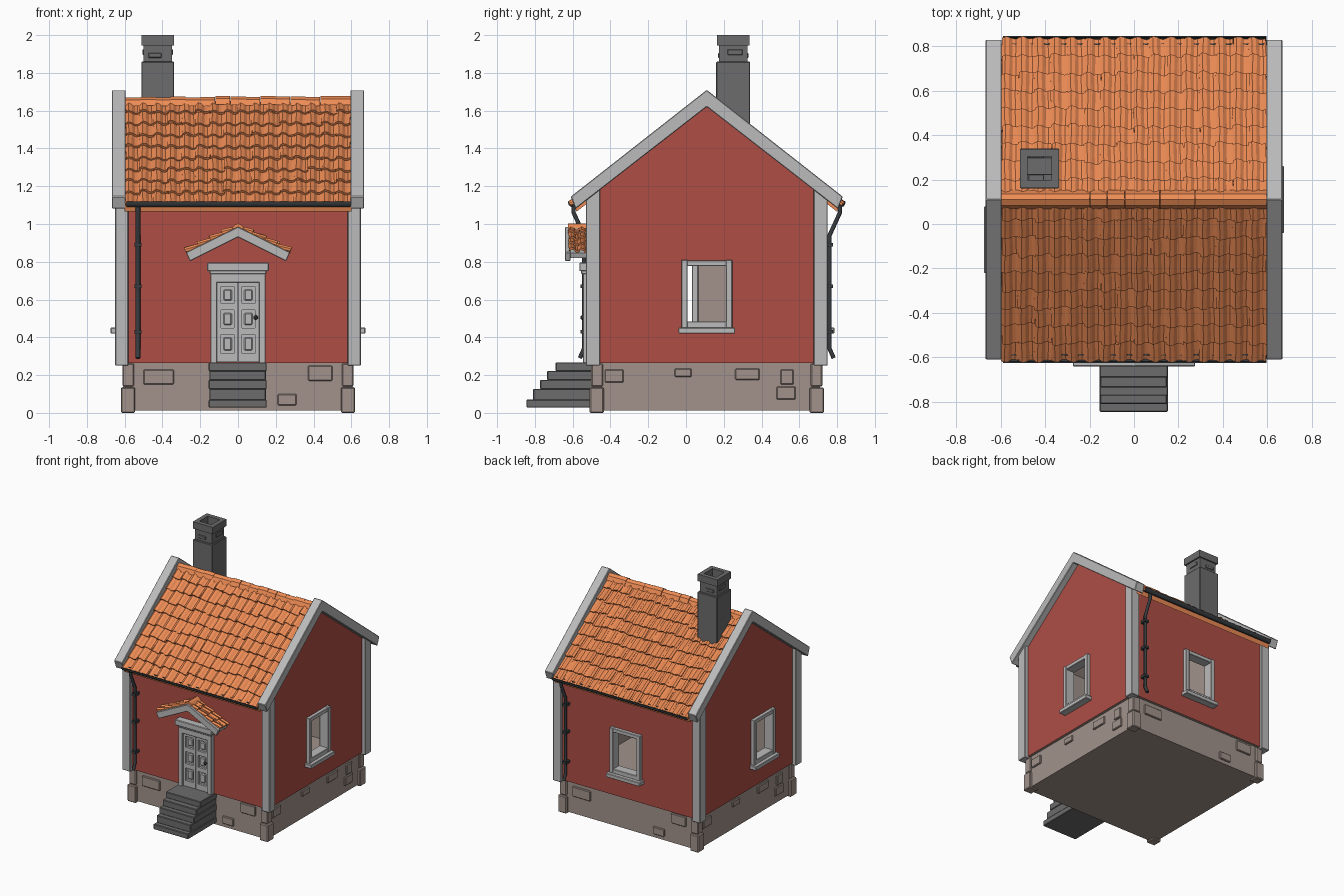
import bpy, bmesh, math, random
from mathutils import Vector, Matrix

if "Cube" in bpy.data.objects:
    bpy.data.objects.remove(bpy.data.objects["Cube"])

random.seed(4)
CY = 0.11            # centre of the square house plan in y


def material(name, *rgb):
    m = bpy.data.materials.new(name)
    m.diffuse_color = (*rgb, 1)
    m.use_nodes = True
    m.node_tree.nodes["Principled BSDF"].inputs["Base Color"].default_value = m.diffuse_color
    return m


RED = material("red_plaster", .42, .075, .06)
ORANGE = material("orange_tile", .85, .26, .09)
STONE = material("beige_stone", .36, .29, .26)
TRIM = material("light_grey", .5, .5, .5)
GREY = material("dark_grey", .15, .15, .15)
IRON = material("iron", .04, .045, .05)


def emit(name, bm, mat, k=0, bevel=0):
    """Finish an object; k = quarter turns about the house centre."""
    c = Vector((0, CY, 0))
    bmesh.ops.rotate(bm, cent=c, matrix=Matrix.Rotation(k * math.pi / 2, 3, 'Z'), verts=bm.verts)
    bmesh.ops.recalc_face_normals(bm, faces=bm.faces)
    me = bpy.data.meshes.new(name)
    bm.to_mesh(me)
    bm.free()
    ob = bpy.data.objects.new(name, me)
    bpy.context.collection.objects.link(ob)
    me.materials.append(mat)
    if bevel:
        mod = ob.modifiers.new("bevel", 'BEVEL')
        mod.width, mod.segments = bevel, 1
    return ob


def boxes(name, items, mat, k=0, bevel=0):
    bm = bmesh.new()
    for x0, x1, y0, y1, z0, z1 in items:
        vs = bmesh.ops.create_cube(bm, size=1)['verts']
        for v in vs:
            v.co = ((x0 + x1) / 2 + v.co.x * (x1 - x0), (y0 + y1) / 2 + v.co.y * (y1 - y0),
                    (z0 + z1) / 2 + v.co.z * (z1 - z0))
    return emit(name, bm, mat, k, bevel)


def prism(name, profile, axis, a, b, mat, bevel=0):
    bm = bmesh.new()
    rings = [[bm.verts.new((t, p, q) if axis == 'x' else (p, t, q)) for p, q in profile] for t in (a, b)]
    n = len(profile)
    bm.faces.new(rings[0])
    bm.faces.new(rings[1])
    for i in range(n):
        j = (i + 1) % n
        bm.faces.new((rings[0][i], rings[0][j], rings[1][j], rings[1][i]))
    return emit(name, bm, mat, 0, bevel)


def mirrored(pts, c=CY):
    return [(2 * c - p, q) for p, q in pts]


def chevron(half, c=CY):
    """half: top peak, outer points..., bottom peak; completed by mirroring."""
    return half + mirrored(half[1:-1], c)[::-1]


def tiles(name, o, u, v, cols, rows, w, l):
    bm = bmesh.new()
    u, v = Vector(u), Vector(v).normalized()
    n = u.cross(v)
    n = n if n.z > 0 else -n
    prof = [(0, .010), (.2, .021), (.45, .016), (.65, .004), (.85, .002), (1.05, .010)]
    r_ = random.uniform
    for r in range(rows):
        for c in range(cols):
            base = Vector(o) + u * w * c + v * (l * r + r_(-.008, .008) * (r > 0))
            skew, up = r_(-.004, .004), r_(-.003, .004)
            rings = []
            for e in (0, 1):
                vo = e * l * (1.12 if r < rows - 1 else 1.0)
                lift = (.014 + up) * (1 - e)
                p = [base + u * (f * w + skew * (1 - e)) + v * (vo + r_(-.003, .003)) + n * (h + lift)
                     for f, h in prof]
                rings.append([bm.verts.new(q) for q in p + [q - n * .013 for q in p[::-1]]])
            m = len(prof) * 2
            for i in range(m):
                j = (i + 1) % m
                bm.faces.new((rings[0][i], rings[0][j], rings[1][j], rings[1][i]))
            for ring in rings:
                for i in range(m // 2 - 1):
                    bm.faces.new((ring[i], ring[i + 1], ring[m - 2 - i], ring[m - 1 - i]))
    return emit(name, bm, ORANGE)


# foundation with raised stones and corner blocks
boxes("foundation", [(-.6, .6, CY - .6, CY + .6, .012, .27)], STONE)
side_a = [(-.5, -.34, .15, .23), (.37, .5, .17, .25), (.21, .31, .04, .10)]
side_b = [(-.54, -.44, .16, .23), (-.17, -.08, .19, .235), (.15, .28, .175, .235),
          (.39, .46, .15, .23), (.37, .47, .07, .14)]
for k in range(4):
    f = CY - .6
    boxes("foundation_stones", [(a, b, f - .012, f + .02, c, d) for a, b, c, d in (side_b if k % 2 else side_a)],
          STONE, k, .005)
    boxes("corner_stones", [(.545, .62, CY - .62, CY - .545, 0, .135), (.55, .612, CY - .612, CY - .55, .14, .262)],
          STONE, k, .006)

# hollow walls with window openings; windows: (quarter turn, offset)
def pentagon(h, z0, top):
    return [(CY - h, z0), (CY + h, z0), (CY + h, top - .77 * h), (CY, top), (CY - h, top - .77 * h)]


walls = prism("walls", pentagon(.62, .265, 1.62), 'x', -.62, .62, RED)
windows = [(1, 0), (2, -.01), (3, .18)]
cutters = [prism("room_cutter", pentagon(.58, .2, 1.57), 'x', -.58, .58, RED)]
cutters += [boxes("window_cutter", [(t - .12, t + .12, -.6, -.4, .465, .80)], RED, k) for k, t in windows]
bpy.context.view_layer.objects.active = walls
for c in cutters:
    mod = walls.modifiers.new("cut", 'BOOLEAN')
    mod.operation, mod.solver, mod.object = 'DIFFERENCE', 'EXACT', c
    bpy.ops.object.modifier_apply(modifier=mod.name)
    bpy.data.objects.remove(c)
while len(walls.data.materials) < 2:
    walls.data.materials.append(STONE)
walls.data.materials[1] = STONE
for p in walls.data.polygons:
    p.material_index = int(abs(p.center.x) < .6 and abs(p.center.y - CY) < .6)

for k, t in windows:
    boxes("window_frame", [(t - .135, t - .102, -.54, -.46, .45, .81), (t + .102, t + .135, -.54, -.46, .45, .81),
                           (t - .11, t + .11, -.537, -.46, .778, .808), (t - .11, t + .11, -.537, -.46, .45, .485)],
          TRIM, k, .003)
    boxes("window_sill", [(t - .15, t + .15, -.565, -.5, .42, .452)], TRIM, k, .004)

# corner boards and gable boards
board = [(-.53, .25), (-.455, .25), (-.455, 1.2), (-.53, 1.14)]
gable = chevron([(CY, 1.71), (-.61, 1.145), (-.585, 1.08), (CY, 1.62)])
for s in (-1, 1):
    for pts in (board, mirrored(board)):
        prism("corner_board", pts, 'x', s * .58, s * .65, TRIM, .004)
    prism("gable_board", gable, 'x', s * .595, s * .668, TRIM, .004)

# roof deck, tiles and ridge caps
prism("roof_deck", chevron([(CY, 1.638), (-.59, 1.098), (-.58, 1.065), (CY, 1.6)]), 'x', -.6, .6, ORANGE)
for s in (1, -1):
    tiles("roof_tiles", (-.595, CY - s * .71, 1.09), (1, 0, 0), (0, s * .71, .547), 16, 9, .0742, .0996)
for i in range(15):
    x, z = -.595 + i * .0793, random.uniform(-.004, .004)
    prism("ridge_tile", [(CY - .042, 1.628 + z), (CY - .026, 1.66 + z), (CY, 1.674 + z), (CY + .026, 1.66 + z),
                         (CY + .042, 1.628 + z)], 'x', x, x + .076 + random.uniform(0, .008), ORANGE)

# gutters, downpipes and brackets
arc = [math.pi * (1 + i / 6) for i in range(7)]
for s in (1, -1):
    cy = CY - s * .715
    trough = [(cy + .02 * math.cos(a), 1.118 + .028 * math.sin(a)) for a in arc]
    trough += [(cy + .014 * math.cos(a), 1.118 + .02 * math.sin(a)) for a in arc[::-1]]
    prism("gutter", trough, 'x', -.59, .595, IRON)
    cu = bpy.data.curves.new("downpipe", 'CURVE')
    cu.dimensions, cu.bevel_depth, cu.bevel_resolution, cu.use_fill_caps = '3D', .013, 1, True
    x = -.53 * s
    path = [(.705, 1.10), (.705, 1.06), (.65, .94), (.65, .34), (.672, .29)]
    sp = cu.splines.new('POLY')
    sp.points.add(len(path) - 1)
    for pt, (d, z) in zip(sp.points, path):
        pt.co = (x, CY - s * d, z, 1)
    cu.materials.append(IRON)
    bpy.context.collection.objects.link(bpy.data.objects.new("downpipe", cu))
    boxes("pipe_brackets", [(-.548, -.512, -.558, -.51, z, z + .02) for z in (.42, .66, .88)], IRON, 0 if s > 0 else 2)

# door with two panelled leaves
boxes("door_casing", [(-.145, -.11, -.545, -.5, .265, .75), (.11, .145, -.545, -.5, .265, .75),
                      (-.145, .145, -.545, -.5, .69, .745)], TRIM, 0, .003)
boxes("door_lintel", [(-.15, .15, -.555, -.5, .735, .76), (-.163, .163, -.565, -.5, .75, .795)], TRIM, 0, .004)
boxes("door_slab", [(-.115, .115, -.515, -.49, .27, .7)], TRIM)
for s in (-1, 1):
    frame, panels = [], []
    for a, b in ((.002, .02), (.09, .112)):
        frame.append((min(s * a, s * b), max(s * a, s * b), -.532, -.51, .27, .695))
    for z0, z1 in ((.27, .315), (.415, .45), (.545, .58), (.668, .695)):
        frame.append((s * .055 - .036, s * .055 + .036, -.532, -.51, z0, z1))
    for z0, z1 in ((.315, .415), (.45, .545), (.58, .668)):
        panels.append((s * .055 - .022, s * .055 + .022, -.526, -.51, z0 + .015, z1 - .015))
    boxes("door_leaf_frame", frame, TRIM)
    boxes("door_panels", panels, TRIM, 0, .006)
bm = bmesh.new()
bmesh.ops.create_icosphere(bm, subdivisions=2, radius=.013, matrix=Matrix.Translation((.093, -.547, .505)))
emit("door_knob", bm, IRON)

# door canopy
prism("canopy_board", chevron([(0, .985), (-.275, .85), (-.255, .803), (0, .93)], 0), 'y', -.64, -.612, TRIM, .003)
prism("canopy_deck", chevron([(0, .972), (-.265, .846), (-.255, .82), (0, .94)], 0), 'y', -.615, -.5, TRIM)
for s in (1, -1):
    tiles("canopy_tiles", (-s * .27, -.622, .843), (0, 1, 0), (s * .27, 0, .128), 2, 4, .055, .0747)
prism("canopy_ridge", [(-.035, .975), (-.018, .995), (0, 1.003), (.018, .995), (.035, .975)], 'y', -.625, -.51, ORANGE)

# front steps
fronts, tops = [-.845, -.81, -.772, -.735, -.69], [.07, .127, .175, .222, .267]
boxes("front_steps", [(-.155 + .003 * (i % 2), .152 - .004 * (i % 2), y, -.485, .028 if i == 0 else tops[i - 1] - .002, z)
                      for i, (y, z) in enumerate(zip(fronts, tops))], GREY, 0, .004)

# chimney: shaft, neck and an open rim
cx, cyy = -.425, .25


def ring(h, w, z0, z1):
    return [(cx - h, cx - h + w, cyy - h, cyy + h, z0, z1), (cx + h - w, cx + h, cyy - h, cyy + h, z0, z1),
            (cx - h + w, cx + h - w, cyy - h, cyy - h + w, z0, z1), (cx - h + w, cx + h - w, cyy + h - w, cyy + h, z0, z1)]


boxes("chimney_shaft", [(cx - .087, cx + .087, cyy - .09, cyy + .09, 1.38, 1.86)], GREY, 0, .004)
boxes("chimney_neck", ring(.075, .022, 1.855, 1.95), GREY)
boxes("chimney_rim", ring(.087, .034, 1.945, 2.0), GREY)
boxes("chimney_bricks", [(cx - .05, cx + .02, cyy - .081, cyy + .081, 1.88, 1.905),
                         (cx - .081, cx + .081, cyy - .03, cyy + .05, 1.895, 1.925)], GREY, 0, .003)
